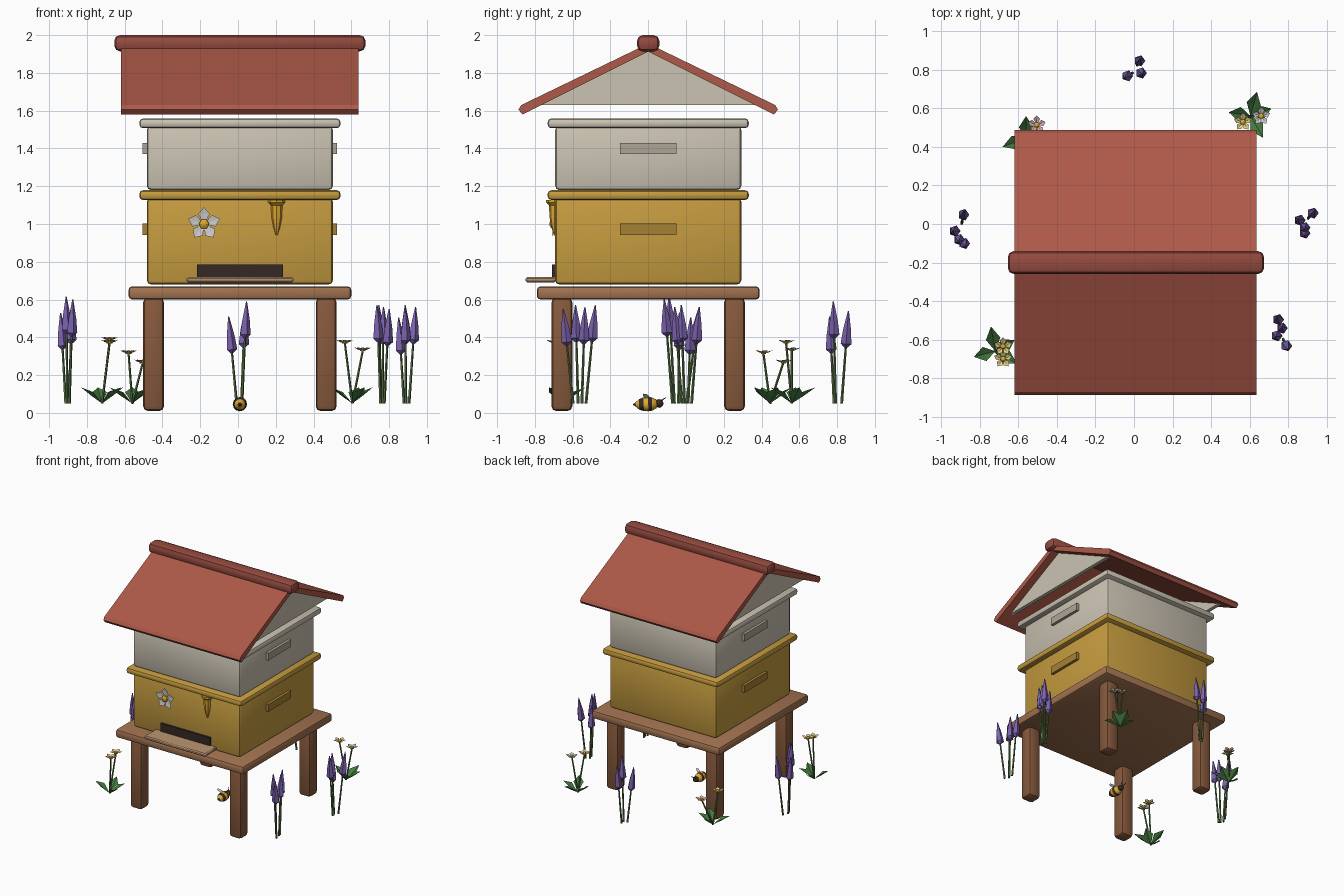
import bpy, bmesh, math
from mathutils import Vector, Matrix

if "Cube" in bpy.data.objects:
    bpy.data.objects.remove(bpy.data.objects["Cube"])

CX, CY = 0.01, -0.2  # hive centre


def mat(name, r, g, b):
    m = bpy.data.materials.new(name)
    m.diffuse_color = (r, g, b, 1)
    m.use_nodes = True
    m.node_tree.nodes["Principled BSDF"].inputs["Base Color"].default_value = m.diffuse_color
    return m


RED = mat("roof_red", 0.42, 0.10, 0.065)
DRED = mat("ridge_red", 0.30, 0.07, 0.05)
HONEY = mat("honey_paint", 0.56, 0.33, 0.05)
CREAM = mat("cream_paint", 0.60, 0.55, 0.45)
WOOD = mat("wood", 0.36, 0.17, 0.08)
LEGW = mat("leg_wood", 0.24, 0.10, 0.045)
PALE = mat("pale_wood", 0.50, 0.30, 0.17)
DARK = mat("dark", 0.035, 0.022, 0.018)
GOLD = mat("gold", 0.75, 0.40, 0.03)
GREEN = mat("leaf_green", 0.06, 0.20, 0.05)
STEM = mat("stem_green", 0.10, 0.18, 0.06)
PURPLE = mat("lavender", 0.20, 0.12, 0.42)
WHITE = mat("petal_white", 0.75, 0.73, 0.72)
YELLOW = mat("petal_yellow", 0.75, 0.60, 0.22)
PINK = mat("petal_pink", 0.70, 0.42, 0.45)
WING = mat("wing", 0.65, 0.70, 0.75)
HGREY = mat("cream_grip", 0.42, 0.38, 0.31)
HGOLD = mat("honey_grip", 0.38, 0.22, 0.035)


def finish(name, bm, mats, smooth=False):
    bmesh.ops.recalc_face_normals(bm, faces=bm.faces)
    me = bpy.data.meshes.new(name)
    bm.to_mesh(me)
    bm.free()
    ob = bpy.data.objects.new(name, me)
    bpy.context.collection.objects.link(ob)
    for m in mats:
        me.materials.append(m)
    if smooth:
        bpy.context.view_layer.objects.active = ob
        ob.select_set(True)
        bpy.ops.object.shade_smooth_by_angle(angle=math.radians(40))
        ob.select_set(False)
    return ob


def box(name, c, d, m, bevel=0.0, seg=2):
    bm = bmesh.new()
    bmesh.ops.create_cube(bm, size=1, matrix=Matrix.Translation(c) @ Matrix.Diagonal((*d, 1)))
    if bevel:
        bmesh.ops.bevel(bm, geom=bm.edges[:], offset=bevel, segments=seg, profile=0.5, affect='EDGES')
    return finish(name, bm, [m], bevel > 0)


def prism(name, yz, x0, x1, m):
    bm = bmesh.new()
    f = bm.faces.new([bm.verts.new((x0, y, z)) for y, z in yz])
    r = bmesh.ops.extrude_face_region(bm, geom=[f])
    bmesh.ops.translate(bm, vec=(x1 - x0, 0, 0), verts=[v for v in r["geom"] if isinstance(v, bmesh.types.BMVert)])
    return finish(name, bm, [m])


def lathe(bm, prof, p, axis, n=6, mi=lambda i: 0):
    """Rings of (radius, distance) along an axis starting at p."""
    q = Vector((0, 0, 1)).rotation_difference(Vector(axis))
    rings = []
    for r, t in prof:
        rings.append([bm.verts.new(Vector(p) + q @ Vector((r * math.cos(a), r * math.sin(a), t)))
                      for a in (2 * math.pi * k / n for k in range(n))])
    for i in range(len(rings) - 1):
        for k in range(n):
            j = (k + 1) % n
            bm.faces.new((rings[i][k], rings[i][j], rings[i + 1][j], rings[i + 1][k])).material_index = mi(i)
    for ring, i in ((rings[0], 0), (rings[-1], len(rings) - 2)):
        bm.faces.new(ring).material_index = mi(i)


def blossom(bm, M, r, cup, pet, cen):
    """Five creased petals around a small domed centre, facing local +z."""
    for k in range(5):
        R = M @ Matrix.Rotation(2 * math.pi * k / 5 + math.pi / 2, 4, 'Z')
        pts = [(0, 0, 0), (.62 * r, -.36 * r, .75 * cup), (r, 0, cup), (.62 * r, .36 * r, .75 * cup), (.6 * r, 0, .45 * cup)]
        o, a, t, b, c = [bm.verts.new(R @ Vector(p)) for p in pts]
        for f in ((o, a, c), (a, t, c), (t, b, c), (b, o, c)):
            bm.faces.new(f).material_index = pet
    s = len(bm.verts)
    lathe(bm, [(.32 * r, 0), (.3 * r, .15 * r + cup * .3), (.12 * r, .25 * r + cup * .3)], (0, 0, 0), (0, 0, 1), 6, lambda i: cen)
    bm.verts.ensure_lookup_table()
    bmesh.ops.transform(bm, matrix=M, verts=bm.verts[s:])


# Stand
box("stand_top", (CX, CY, .635), (1.18, 1.18, .07), WOOD, .02)
for sx, xn in ((-1, "left"), (1, "right")):
    for sy, yn in ((-1, "front"), (1, "back")):
        box(f"{yn}_{xn}_leg", (CX + sx * .457, CY + sy * .457, .31), (.11, .11, .60), LEGW, .025)

# Hive boxes with rims and side grips
for nm, z0, z1, m, gm, gz in (("lower", .68, 1.14, HONEY, HGOLD, .973), ("upper", 1.18, 1.52, CREAM, HGREY, 1.40)):
    box(nm + "_hive_box", (CX, CY, (z0 + z1) / 2), (.985, .985, z1 - z0), m, .022)
    box(nm + "_rim", (CX, CY, z1 + .013), (1.065, 1.065, .052), m, .02)
    for s, sn in ((-1, "left"), (1, "right")):
        box(f"{nm}_{sn}_grip", (CX + s * .495, CY, gz), (.04, .30, .06), gm)

# Entrance and landing board
box("entrance_slot", (CX, -.69, .752), (.455, .04, .066), DARK)
box("landing_board", (CX, -.77, .705), (.565, .16, .028), PALE, .008, 1)

# Roof
for s, sn in ((-1, "front"), (1, "back")):
    prism(sn + "_roof_panel", [(CY, 1.955), (CY + s * .672, 1.63), (CY + s * .687, 1.605),
                               (CY + s * .665, 1.58), (CY, 1.912)], -.62, .637, RED)
for s, sn in ((-1, "left"), (1, "right")):
    x = CX + s * .55
    prism(sn + "_gable", [(CY - .57, 1.63), (CY + .57, 1.63), (CY, 1.912)], x - .015, x + .015, CREAM)
box("ridge_cap", (CX, CY, 1.957), (1.33, .118, .086), DRED, .03)

# Honey drip
bm = bmesh.new()
lathe(bm, [(.045, 0), (.045, .015), (.03, .03), (.028, .09), (.018, .145), (.004, .19)], (.205, -.695, 1.128), (0, 0, -1), 8)
finish("honey_drip", bm, [GOLD], True)

# Painted flower on the front
bm = bmesh.new()
blossom(bm, Matrix.Translation((-.18, -.696, 1.0)) @ Matrix.Rotation(math.pi / 2, 4, 'X'), .088, .012, 0, 1)
finish("front_flower", bm, [WHITE, GOLD])

# Lavender clusters: (x, y, top height) per stalk
clusters = {
    "back": [(.035, .86, .54), (.045, .78, .59), (-.05, .76, .51)],
    "left": [(-.88, .07, .56), (-.94, -.035, .53), (-.91, -.09, .615), (-.875, -.115, .60)],
    "right": [(.94, .07, .56), (.85, .025, .505), (.885, -.025, .57), (.885, -.06, .56)],
    "front_right": [(.745, -.48, .57), (.77, -.535, .56), (.735, -.585, .57), (.80, -.65, .55)],
}
for nm, stalks in clusters.items():
    mx = sum(s[0] for s in stalks) / len(stalks)
    my = sum(s[1] for s in stalks) / len(stalks)
    bm = bmesh.new()
    for x, y, z in stalks:
        foot = Vector((mx + (x - mx) * .3, my + (y - my) * .4, .05))
        d = Vector((x, y, z)) - foot
        L = d.length
        lathe(bm, [(.008, 0), (.006, L - .17)], foot, d, 5)
        lathe(bm, [(.008, L - .195), (.03, L - .175), (.022, L - .1), (.003, L)], foot, d, 5, lambda i: 1)
    finish(nm + "_lavender", bm, [STEM, PURPLE])

# Small flowering plants: foot, leaf bearings, blossoms (x, y, z, petal material)
plants = {
    "front_left": ((-.72, -.66), (100, 195, 330, 30), [(-.68, -.635, .40, 2), (-.68, -.70, .385, 2)]),
    "back_right": ((.605, .56), (75, 170, 300, 20), [(.565, .53, .385, 2), (.66, .56, .345, 3)]),
    "back_left": ((-.56, .445), (200, 90, 320, 20), [(-.58, .41, .33, 2), (-.505, .515, .28, 4)]),
}
for nm, ((px, py), leaves, heads) in plants.items():
    bm = bmesh.new()
    for i, a in enumerate(leaves):
        R = Matrix.Translation((px, py, .05)) @ Matrix.Rotation(math.radians(a), 4, 'Z')
        l = .13 - .015 * (i % 2)
        o, lft, tip, rgt, mid = [bm.verts.new(R @ Vector(p)) for p in
                                 ((0, 0, 0), (.5 * l, .038, .06), (l, 0, .085), (.5 * l, -.038, .06), (.5 * l, 0, .04))]
        for f in ((o, lft, mid), (lft, tip, mid), (tip, rgt, mid), (rgt, o, mid)):
            bm.faces.new(f).material_index = 0
    for x, y, z, m in heads:
        d = Vector((x, y, z - .015)) - Vector((px, py, .05))
        lathe(bm, [(.007, 0), (.006, d.length)], (px, py, .05), d, 5, lambda i: 1)
        blossom(bm, Matrix.Translation((x, y, z - .018)), .048, .02, m, 5)
    finish(nm + "_flowers", bm, [GREEN, STEM, YELLOW, WHITE, PINK, GOLD])

# Bee: striped body, head, antennae, wings
bm = bmesh.new()
lathe(bm, [(.002, 0), (.012, .014), (.028, .032), (.036, .056), (.038, .08), (.035, .1), (.024, .122), (.01, .13)],
      (CX, -.28, .044), (0, 1, .03), 12, lambda i: 1 if i in (0, 2, 4) else 0)
bmesh.ops.create_icosphere(bm, subdivisions=2, radius=.023, matrix=Matrix.Translation((CX, -.142, .05)))
for f in bm.faces:
    if f.calc_center_median().y > -.148 and len(f.verts) == 3 or len(f.verts) == 3:
        f.material_index = 1
for s in (-1, 1):
    lathe(bm, [(.003, 0), (.002, .03)], (CX + s * .008, -.13, .065), (s * .3, .7, .5), 4, lambda i: 1)
    R = Matrix.Translation((CX + s * .012, -.19, .078)) @ Matrix.Rotation(-s * .6, 4, 'Y') @ Matrix.Rotation(s * -.5, 4, 'Z')
    r = bmesh.ops.create_circle(bm, cap_ends=True, segments=8, radius=1,
                                matrix=R @ Matrix.Translation((s * .025, -.01, 0)) @ Matrix.Diagonal((.028, .015, 1, 1)))
    for f in {f for v in r["verts"] for f in v.link_faces}:
        f.material_index = 2
finish("bee", bm, [GOLD, DARK, WING], True)
